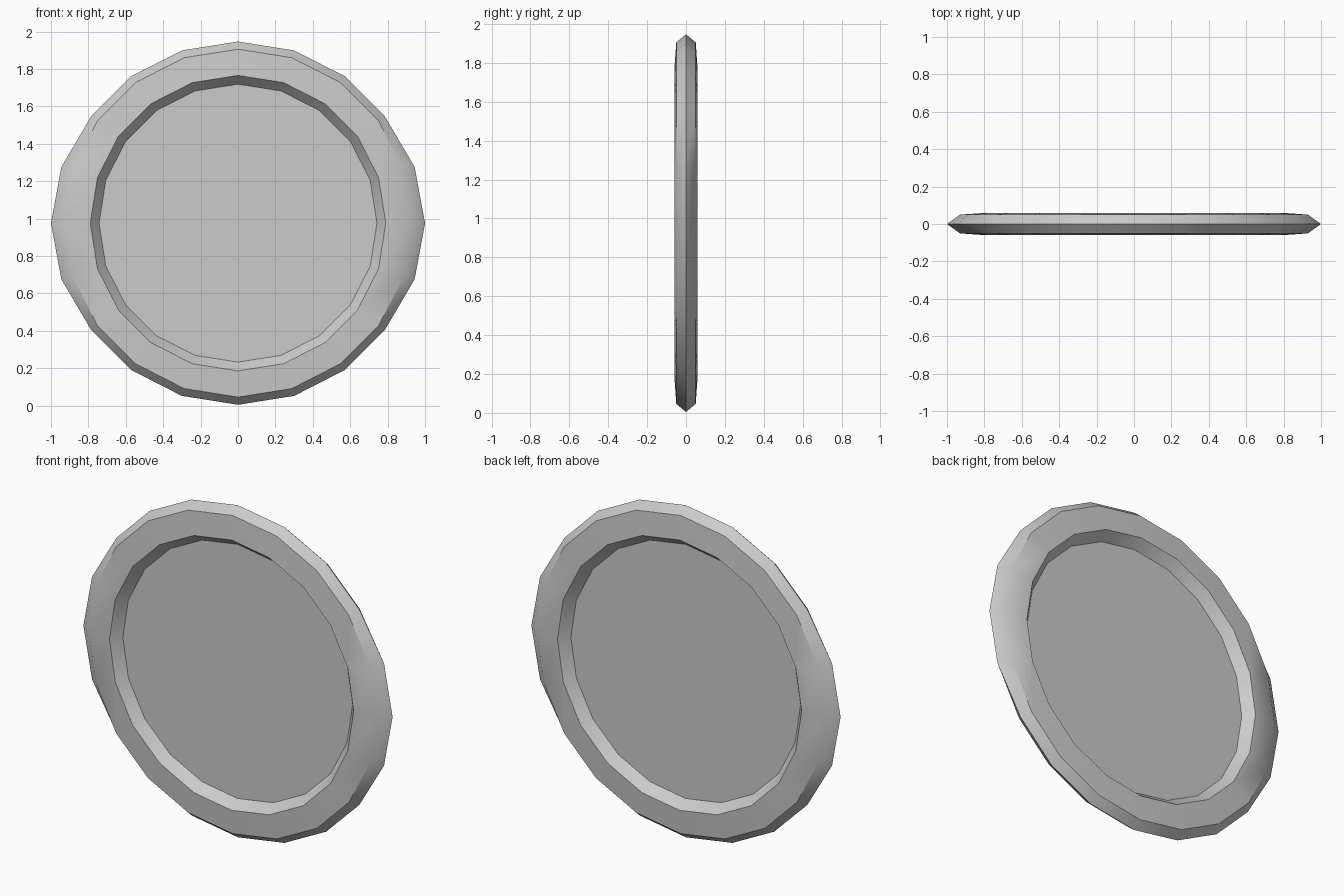
import bpy, bmesh, math

if "Cube" in bpy.data.objects:
    bpy.data.objects.remove(bpy.data.objects["Cube"])

SIDES = 20
CENTRE_Z = 0.976


def make_object(name, bm, smooth_angle):
    bmesh.ops.recalc_face_normals(bm, faces=bm.faces)
    mesh = bpy.data.meshes.new(name)
    bm.to_mesh(mesh)
    bm.free()
    ob = bpy.data.objects.new(name, mesh)
    bpy.context.collection.objects.link(ob)
    ob.location.z = CENTRE_Z
    bpy.ops.object.select_all(action='DESELECT')
    bpy.context.view_layer.objects.active = ob
    ob.select_set(True)
    bpy.ops.object.shade_smooth_by_angle(angle=math.radians(smooth_angle))
    return ob


# One closed body: profile (radius, y) from front panel edge over the rim to the back
profile = [(0.743, -0.003), (0.79, -0.06), (0.93, -0.05), (0.971, 0.0),
           (0.93, 0.05), (0.79, 0.06), (0.743, 0.003)]
bm = bmesh.new()
rings = []
for r, y in profile:
    ring = []
    for i in range(SIDES):
        a = 2 * math.pi * i / SIDES
        x, z = r * math.cos(a), r * math.sin(a)
        # outer edge is drawn out slightly at the left and right
        if y == 0.0 and abs(x) > 0.8:
            x += math.copysign((abs(x) - 0.8) * 0.17, x)
        ring.append(bm.verts.new((x, y, z)))
    rings.append(ring)
for a, b in zip(rings, rings[1:]):
    for i in range(SIDES):
        j = (i + 1) % SIDES
        bm.faces.new((a[i], a[j], b[j], b[i]))

# Flat recessed panels, front and back
bm.faces.new(rings[0])
bm.faces.new(rings[-1])
make_object("rimmed_disc", bm, 38)
